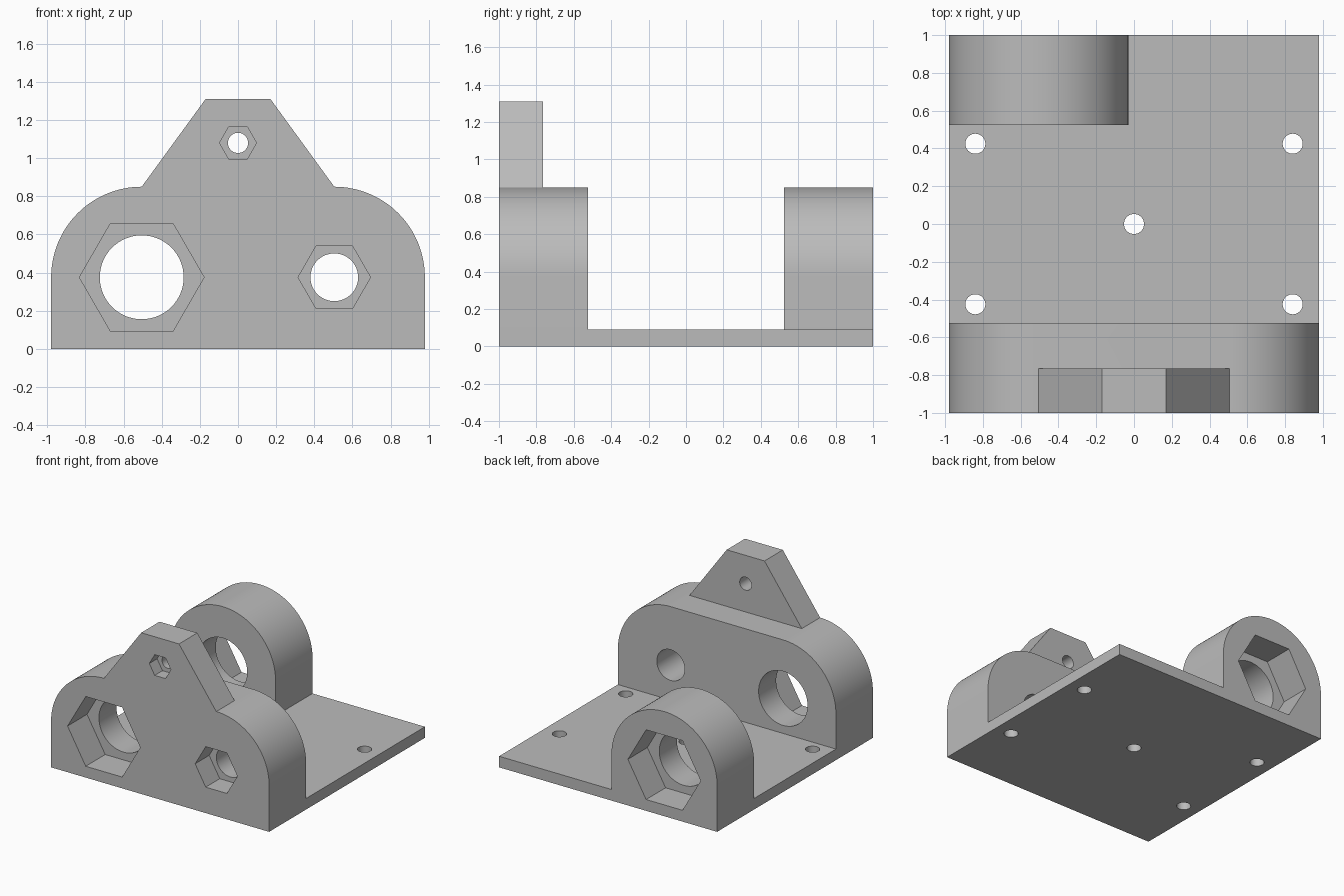
import bpy
import bmesh
from math import cos, sin, pi
from mathutils import Vector

cube = bpy.data.objects.get("Cube")
if cube:
    bpy.data.objects.remove(cube, do_unlink=True)

grey = bpy.data.materials.new("plain grey")
grey.use_nodes = True
colour = (0.5, 0.5, 0.5, 1)
grey.diffuse_color = colour
grey.node_tree.nodes["Principled BSDF"].inputs["Base Color"].default_value = colour


def prism(name, outline, start, end, axis="y"):
    """Extrude a closed 2D outline along y (outline in x, z) or z (outline in x, y)."""
    bm = bmesh.new()
    place = (lambda u, v: (u, start, v)) if axis == "y" else (lambda u, v: (u, v, start))
    face = bm.faces.new([bm.verts.new(place(u, v)) for u, v in outline])
    out = bmesh.ops.extrude_face_region(bm, geom=[face])
    shift = Vector((0, end - start, 0)) if axis == "y" else Vector((0, 0, end - start))
    bmesh.ops.translate(bm, verts=[g for g in out["geom"] if isinstance(g, bmesh.types.BMVert)],
                        vec=shift)
    bmesh.ops.recalc_face_normals(bm, faces=bm.faces)
    mesh = bpy.data.meshes.new(name)
    bm.to_mesh(mesh)
    bm.free()
    mesh.materials.append(grey)
    obj = bpy.data.objects.new(name, mesh)
    bpy.context.collection.objects.link(obj)
    return obj


def arc(cx, cy, r, a, b, steps):
    return [(cx + r * cos(a + (b - a) * i / steps), cy + r * sin(a + (b - a) * i / steps))
            for i in range(steps + 1)]


def ring(cx, cy, r, sides=64):
    return arc(cx, cy, r, 0, 2 * pi, sides)[:-1]


def combine(target, tool, operation):
    mod = target.modifiers.new(tool.name, "BOOLEAN")
    mod.operation = operation
    mod.solver = "EXACT"
    mod.object = tool
    bpy.context.view_layer.update()
    graph = bpy.context.evaluated_depsgraph_get()
    mesh = bpy.data.meshes.new_from_object(target.evaluated_get(graph))
    target.modifiers.clear()
    target.data = mesh
    bpy.data.objects.remove(tool, do_unlink=True)


HALF = 0.98      # half width of the base
AX = 0.505       # distance of the main bores from the middle
AZ = 0.375       # height of the main bores
R = HALF - AX    # radius of the rounded shoulders
TOP = AZ + R
WALL = 0.475     # thickness of the upright blocks

# Base plate
bracket = prism("mounting_bracket",
                [(-HALF, -1), (HALF, -1), (HALF, 1), (-HALF, 1)], 0, 0.09, "z")

# Wide front block with two rounded shoulders
front = ([(-HALF, 0), (HALF, 0)] + arc(AX, AZ, R, 0, pi / 2, 32)
         + arc(-AX, AZ, R, pi / 2, pi, 32))
combine(bracket, prism("front_block", front, -1, -1 + WALL), "UNION")

# Single rounded block at the back
back = [(-HALF, 0), (-AX + R, 0)] + arc(-AX, AZ, R, 0, pi, 64)
combine(bracket, prism("back_block", back, 1 - WALL, 1), "UNION")

# Tapered tab above the front block
tab = [(-AX, TOP - 0.1), (AX, TOP - 0.1), (AX, TOP), (0.17, 1.31), (-0.17, 1.31), (-AX, TOP)]
combine(bracket, prism("tab", tab, -1, -0.765), "UNION")

# Round bores through the uprights, with hexagonal nut pockets on the outer faces
bores = [  # x, z, bore radius, hexagon radius, pocket depth, outer face, inward direction
    (-AX, AZ, 0.22, 0.327, 0.25, -1, 1),
    (AX, AZ, 0.125, 0.19, 0.18, -1, 1),
    (0, 1.08, 0.053, 0.097, 0.1, -1, 1),
    (-AX, AZ, 0.22, 0.327, 0.25, 1, -1),
]
for x, z, r, hex_r, depth, y, inward in bores:
    combine(bracket, prism("bore", ring(x, z, r), y - 0.1 * inward, y + 0.6 * inward),
            "DIFFERENCE")
    combine(bracket, prism("nut_pocket", ring(x, z, hex_r, 6), y - 0.1 * inward,
                           y + depth * inward), "DIFFERENCE")

# Screw holes through the base plate
for x, y in [(0, 0)] + [(sx * 0.84, sy * 0.425) for sx in (-1, 1) for sy in (-1, 1)]:
    combine(bracket, prism("screw_hole", ring(x, y, 0.053, 48), -0.1, 0.2, "z"), "DIFFERENCE")

# Smooth the curved walls and keep the edges sharp
bpy.ops.object.select_all(action="DESELECT")
bracket.select_set(True)
bpy.context.view_layer.objects.active = bracket
bpy.ops.object.shade_smooth_by_angle(angle=pi / 6)
